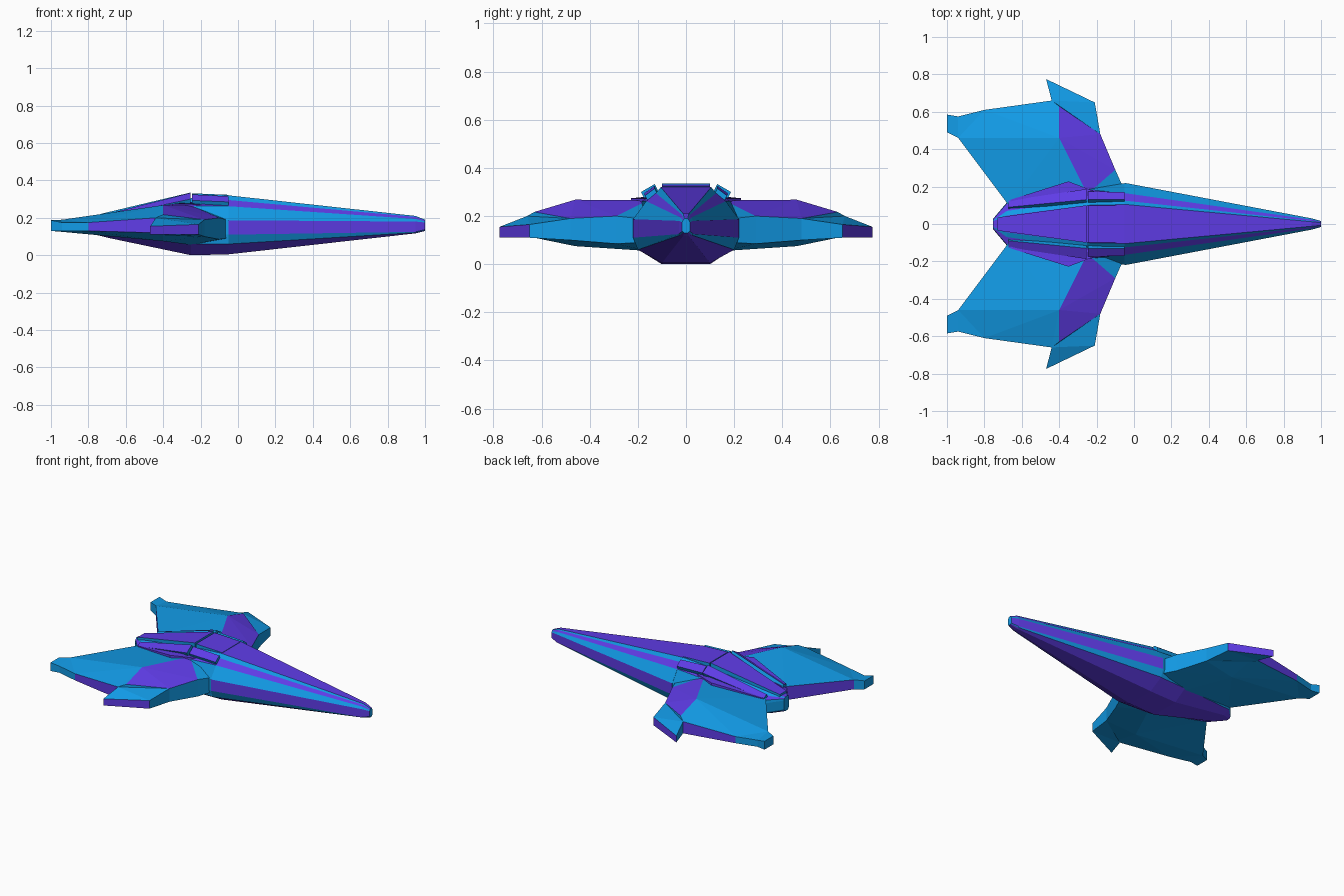
import bpy, bmesh

if "Cube" in bpy.data.objects:
    bpy.data.objects.remove(bpy.data.objects["Cube"])


def material(name, color):
    m = bpy.data.materials.new(name)
    m.diffuse_color = (*color, 1)
    m.use_nodes = True
    m.node_tree.nodes["Principled BSDF"].inputs["Base Color"].default_value = m.diffuse_color
    return m


BLUE, PURPLE = 0, 1
MATS = [material("blue", (0.006, 0.33, 0.80)), material("purple", (0.115, 0.045, 0.80))]


def build(name, verts, faces, mirror=False):
    """faces: (index tuple, colour index)"""
    bm = bmesh.new()
    vs = [bm.verts.new(v) for v in verts]
    for idx, col in faces:
        f = bm.faces.new([vs[i] for i in idx])
        f.material_index = col
    bmesh.ops.recalc_face_normals(bm, faces=bm.faces)
    me = bpy.data.meshes.new(name)
    bm.to_mesh(me)
    bm.free()
    for m in MATS:
        me.materials.append(m)
    ob = bpy.data.objects.new(name, me)
    bpy.context.collection.objects.link(ob)
    if mirror:
        mod = ob.modifiers.new("mirror", 'MIRROR')
        mod.use_axis = (False, True, False)
        mod.use_mirror_merge = False
    return ob


def loft(name, sections, colors, cap):
    """sections: (x, half profile from keel to deck); both halves are made"""
    verts, faces = [], []
    n = 2 * len(sections[0][1])
    for x, prof in sections:
        verts += [(x, y, z) for y, z in prof] + [(x, -y, z) for y, z in reversed(prof)]
    ring = colors + [PURPLE] + colors[::-1] + [PURPLE]
    for s in range(len(sections) - 1):
        for i in range(n):
            j = (i + 1) % n
            a, b = s * n, (s + 1) * n
            faces.append(((a + i, a + j, b + j, b + i), ring[i]))
    faces.append((tuple(range(n)), cap))
    faces.append((tuple(range(len(verts) - n, len(verts))), cap))
    return build(name, verts, faces)


def slab(name, top, drop, top_col, side_col, mirror=False):
    """plate whose underside is the top outline moved by drop (y, z)"""
    n = len(top)
    verts = top + [(x, y + drop[0], z + drop[1]) for x, y, z in top]
    faces = [(tuple(range(n)), top_col), (tuple(range(n, 2 * n)), side_col)]
    faces += [((i, (i + 1) % n, n + (i + 1) % n, n + i), side_col) for i in range(n)]
    return build(name, verts, faces, mirror)


# Long pointed forebody
mid = [(.1, .005), (.2, .06), (.22, .11), (.22, .187), (.165, .262), (.125, .295), (.105, .32)]
loft("forebody", [
    (1.0, [(.008, .13), (.012, .134), (.016, .138), (.016, .175), (.012, .182), (.009, .186), (.007, .19)]),
    (.95, [(.012, .117), (.024, .121), (.03, .125), (.03, .18), (.023, .194), (.016, .205), (.012, .21)]),
    (-.05, mid)],
    [PURPLE, BLUE, PURPLE, BLUE, PURPLE, BLUE], BLUE)

# Rear hull, tapering to the tail
loft("rear_hull", [
    (-.05, [(y * .99, z) for y, z in mid]),
    (-.25, [(.1, .0), (.19, .06), (.19, .11), (.19, .2), (.185, .262), (.13, .285), (.1, .305)]),
    (-.68, [(.05, .09), (.1, .108), (.115, .12), (.115, .18), (.11, .2), (.07, .212), (.045, .218)]),
    (-.755, [(.012, .108), (.022, .116), (.026, .125), (.026, .185), (.022, .195), (.018, .2), (.015, .205)])],
    [PURPLE, BLUE, BLUE, BLUE, PURPLE, BLUE], BLUE)

# Deck plates over the spine
slab("front_deck", [(-.05, .1, .323), (-.05, -.1, .323), (-.245, -.1, .331), (-.245, .1, .331)],
     (0, -.03), PURPLE, BLUE)
slab("rear_deck", [(-.255, .1, .335), (-.255, -.1, .335), (-.73, -.035, .222), (-.73, .035, .222)],
     (0, -.035), PURPLE, BLUE)

# Tilted rails beside the deck
slab("front_rail", [(-.05, .13, .315), (-.05, .17, .285), (-.245, .175, .293), (-.245, .13, .325)],
     (-.015, -.03), PURPLE, BLUE, True)
slab("rear_rail", [(-.255, .13, .333), (-.255, .187, .3), (-.67, .125, .212), (-.67, .09, .228)],
     (-.015, -.03), PURPLE, BLUE, True)

# Shoulder wedge where the wing meets the hull
slab("shoulder", [(-.2, .17, .272), (-.35, .228, .274), (-.66, .13, .217), (-.66, .08, .217), (-.25, .12, .285)],
     (0, -.04), PURPLE, PURPLE, True)

# Wings: x, y, underside z, upper z (points 0-11 run round the outline)
pts = [(-.06, .2, .09, .19), (-.10, .29, .085, .20), (-.18, .48, .10, .19), (-.21, .65, .11, .165),
       (-.47, .775, .11, .155), (-.44, .66, .12, .2), (-.8, .61, .13, .175), (-.94, .575, .13, .175),
       (-1, .585, .13, .187), (-1, .49, .13, .187), (-.94, .46, .125, .19), (-.67, .1, .115, .208),
       (-.25, .16, .055, .265), (-.4, .46, .075, .268), (-.4, .63, .11, .217)]
patches = [((0, 1, 12), BLUE), ((1, 13, 12), PURPLE), ((1, 2, 13), PURPLE), ((2, 14, 13), PURPLE),
           ((2, 5, 14), BLUE), ((2, 3, 5), BLUE), ((3, 4, 5), BLUE), ((12, 13, 11), BLUE),
           ((13, 10, 11), BLUE), ((13, 14, 5), BLUE), ((13, 5, 6), BLUE), ((13, 6, 10), BLUE),
           ((6, 7, 10), BLUE), ((7, 8, 9, 10), BLUE)]
n = len(pts)
verts = [(x, y, t) for x, y, b, t in pts] + [(x, y, b) for x, y, b, t in pts]
faces = patches + [(tuple(i + n for i in f), BLUE) for f, c in patches]
for i in range(13):
    j = (i + 1) % 13
    faces.append(((i, j, j + n, i + n), PURPLE if i in (3, 5, 10) else BLUE))
build("wings", verts, faces, True)
